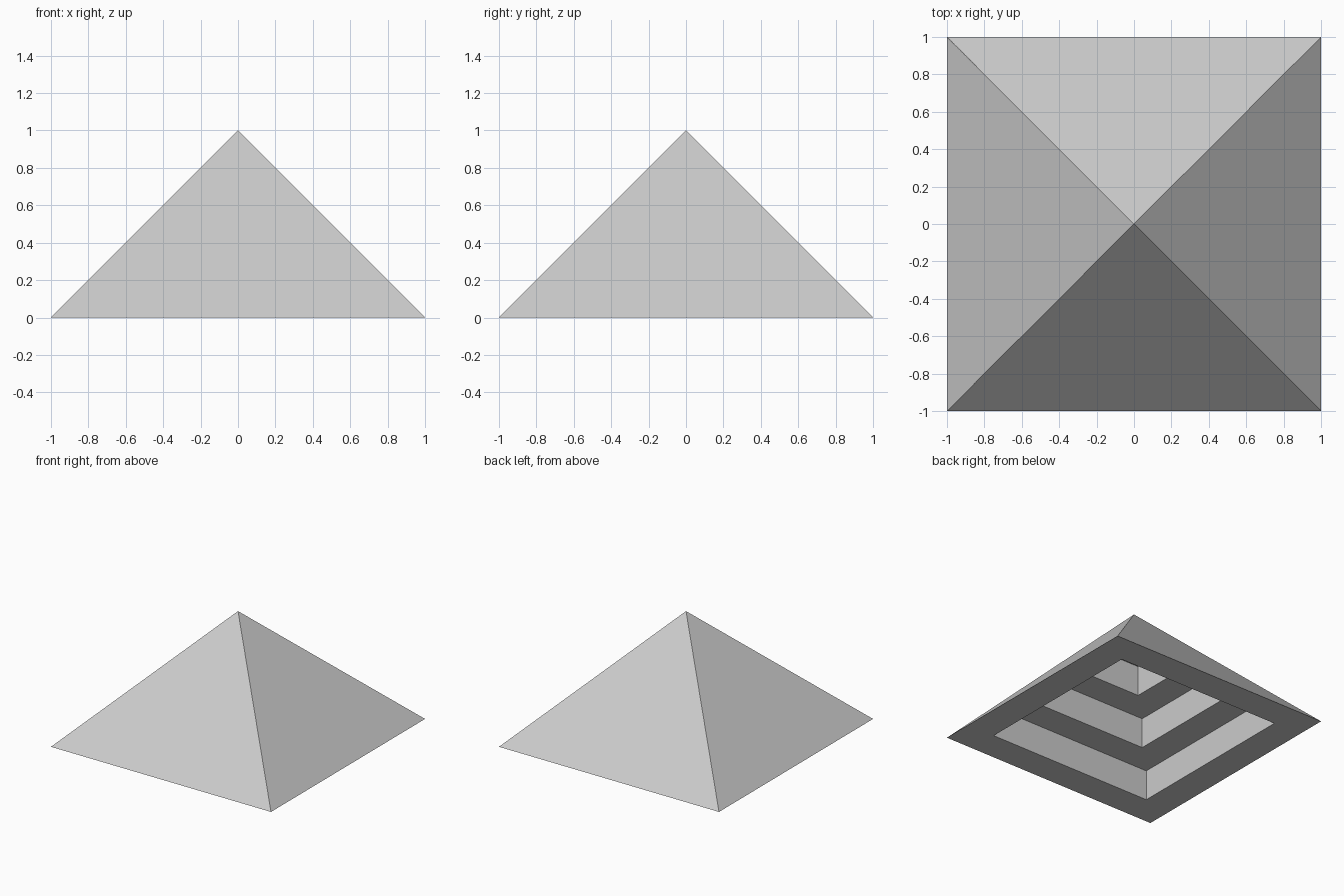
import bpy, bmesh

if "Cube" in bpy.data.objects:
    bpy.data.objects.remove(bpy.data.objects["Cube"])

STEP = 0.25
CORNERS = [(-1, -1), (1, -1), (1, 1), (-1, 1)]


def finish(name, bm):
    bmesh.ops.recalc_face_normals(bm, faces=bm.faces[:])
    mesh = bpy.data.meshes.new(name)
    bm.to_mesh(mesh)
    bm.free()
    bpy.context.collection.objects.link(bpy.data.objects.new(name, mesh))


def square(bm, half, z):
    return [bm.verts.new((x * half, y * half, z)) for x, y in CORNERS]


def course(name, half, z):
    """Square ring with a wedge section: flat underside, upright inner wall, 45 degree slope."""
    bm = bmesh.new()
    inner = half - STEP
    loops = [square(bm, half, z), square(bm, inner, z + STEP), square(bm, inner, z)]
    for k in range(3):
        a, b = loops[k], loops[(k + 1) % 3]
        for i in range(4):
            j = (i + 1) % 4
            bm.faces.new((a[i], a[j], b[j], b[i]))
    finish(name, bm)


# Stacked wedge courses leave a stepped hollow underneath
for n in range(3):
    course(f"roof_course_{n + 1}", 1 - n * STEP, n * STEP)

# Solid pyramid cap closes the top
bm = bmesh.new()
base = square(bm, STEP, 1 - STEP)
apex = bm.verts.new((0, 0, 1))
bm.faces.new(base[::-1])
for i in range(4):
    bm.faces.new((base[i], base[(i + 1) % 4], apex))
finish("roof_cap", bm)
